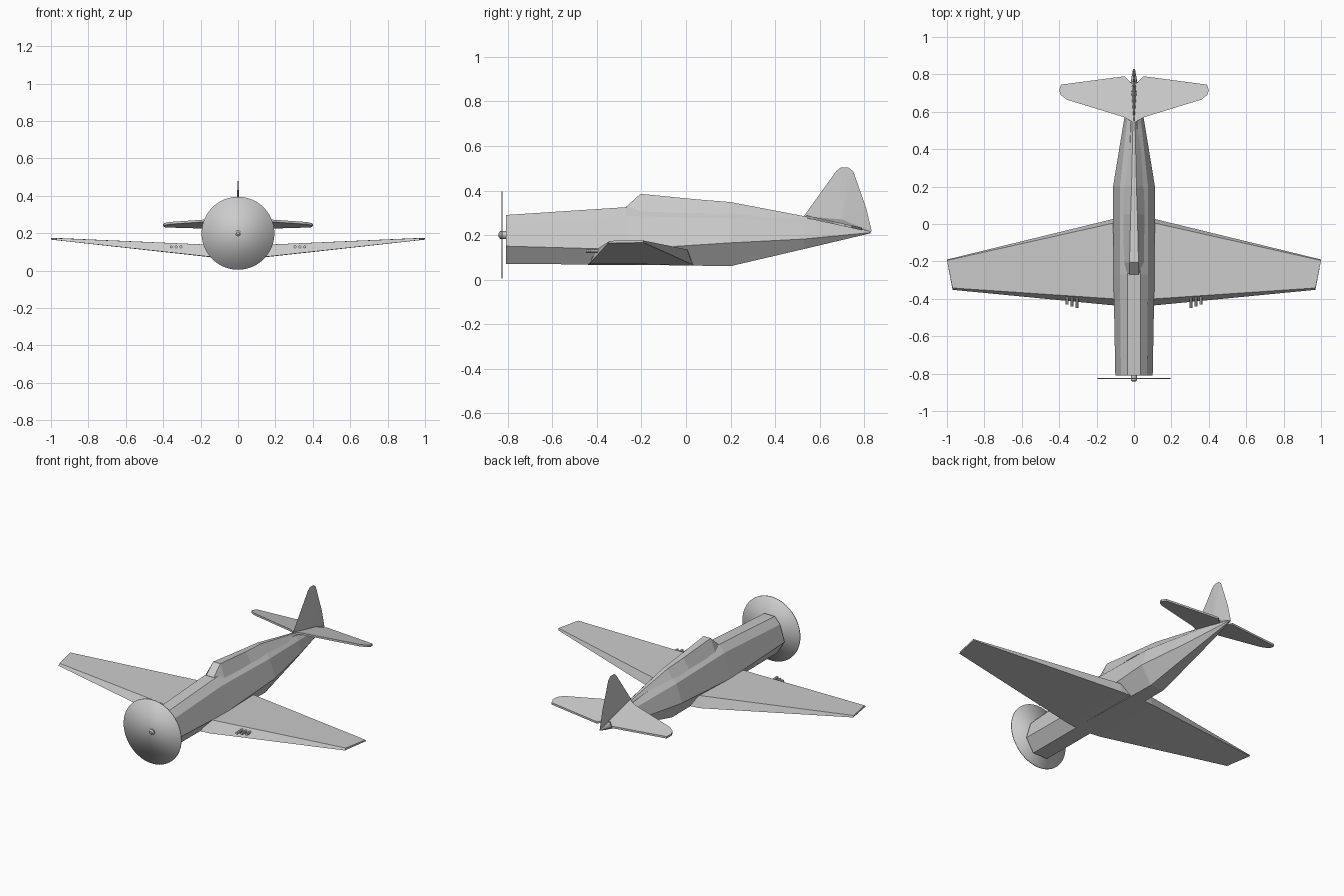
import bpy, bmesh, math
from mathutils import Matrix

cube = bpy.data.objects.get("Cube")
if cube:
    bpy.data.objects.remove(cube, do_unlink=True)

grey = bpy.data.materials.new("plain grey")
grey.use_nodes = True
grey.diffuse_color = (0.6, 0.6, 0.6, 1)
grey.node_tree.nodes["Principled BSDF"].inputs["Base Color"].default_value = (0.6, 0.6, 0.6, 1)


def finish(name, bm, smooth=False):
    bmesh.ops.recalc_face_normals(bm, faces=bm.faces)
    for f in bm.faces:
        f.smooth = smooth
    me = bpy.data.meshes.new(name)
    bm.to_mesh(me)
    bm.free()
    me.materials.append(grey)
    ob = bpy.data.objects.new(name, me)
    bpy.context.collection.objects.link(ob)
    return ob


def loft(name, sections):
    """Skin closed sections that share a point count, and cap both ends."""
    bm = bmesh.new()
    rings = [[bm.verts.new(p) for p in s] for s in sections]
    n = len(rings[0])
    for a, b in zip(rings, rings[1:]):
        for i in range(n):
            j = (i + 1) % n
            bm.faces.new((a[i], a[j], b[j], b[i]))
    bm.faces.new(rings[0])
    bm.faces.new(rings[-1])
    return finish(name, bm)


def mirrored(y, half):
    """Full cross-section at y from its +x half, listed top to bottom."""
    return [(x, y, z) for x, z in half] + [(-x, y, z) for x, z in reversed(half)]


def cylinder(name, radius, y0, y1, x, z, sides, tip=None, smooth=False):
    bm = bmesh.new()
    bmesh.ops.create_cone(bm, cap_ends=True, segments=sides, radius1=radius,
                          radius2=radius if tip is None else tip, depth=y1 - y0,
                          matrix=Matrix.Translation((x, (y0 + y1) / 2, z))
                          @ Matrix.Rotation(-math.pi / 2, 4, "X"))
    return finish(name, bm, smooth)


# Fuselage: faceted tube, narrowing to the tail
loft("fuselage", [mirrored(y, h) for y, h in (
    (-0.81, [(.035, .29), (.07, .25), (.10, .15), (.05, .07)]),
    (-0.27, [(.035, .325), (.075, .285), (.11, .135), (.05, .067)]),
    (0.20, [(.03, .315), (.075, .275), (.112, .165), (.045, .06)]),
    (0.53, [(.018, .275), (.04, .25), (.058, .182), (.025, .137)]),
    (0.83, [(.003, .216), (.005, .214), (.005, .211), (.003, .208)]),
)])

# Canopy: sloped windscreen running into the spine
loft("canopy", [mirrored(y, h) for y, h in (
    (-0.27, [(.025, .326), (.04, .31)]),
    (-0.205, [(.024, .385), (.055, .30)]),
    (0.05, [(.018, .36), (.055, .30)]),
    (0.20, [(.013, .348), (.055, .29)]),
    (0.53, [(.006, .285), (.025, .265)]),
    (0.80, [(.003, .224), (.004, .216)]),
)])

# Wings: thick wedge root, thin raised tips
for side, s in (("left", 1), ("right", -1)):
    loft(side + "_wing", [
        [(0, -.44, .066), (0, -.405, .13), (0, .015, .13), (0, .035, .065)],
        [(s * .11, -.435, .07), (s * .11, -.40, .137), (s * .11, .005, .135), (s * .11, .027, .068)],
        [(s * .97, -.352, .163), (s * .97, -.342, .174), (s * 1.0, -.195, .176), (s * 1.0, -.19, .166)],
    ])

    # Guns along the leading edge
    for i in range(3):
        cylinder(f"{side}_gun_{i + 1}", .008, -.45 + i * .01, -.36, s * (.305 + i * .026), .127, 8)

# Tailplane: flat outline tilted down to the rear
half = [(0, .54), (.05, .57), (.36, .665), (.392, .69), (.40, .715), (.39, .745), (.05, .79), (.015, .755)]
outline = half + [(-x, y) for x, y in reversed(half[1:])]
loft("tailplane", [[(x, y, .28 - .22 * (y - .55) + dz) for x, y in outline] for dz in (-.006, .006)])

# Fin: rounded outline, thickest in the middle of the chord
bm = bmesh.new()
edge = [(.53, .285), (.675, .487), (.695, .503), (.73, .503), (.752, .485), (.81, .32), (.835, .215), (.70, .24)]
rim = [bm.verts.new((0, y, z)) for y, z in edge]
for s in (1, -1):
    mid = bm.verts.new((s * .013, .70, .27))
    for a, b in zip(rim, rim[1:] + rim[:1]):
        bm.faces.new((a, b, mid))
finish("fin", bm)

# Propeller disc and hub
cylinder("propeller_disc", .195, -.829, -.824, 0, .2, 48, smooth=True)
cylinder("hub", .017, -.836, -.805, 0, .2, 16)
cylinder("hub_nose", .008, -.842, -.836, 0, .2, 16, tip=.016)
